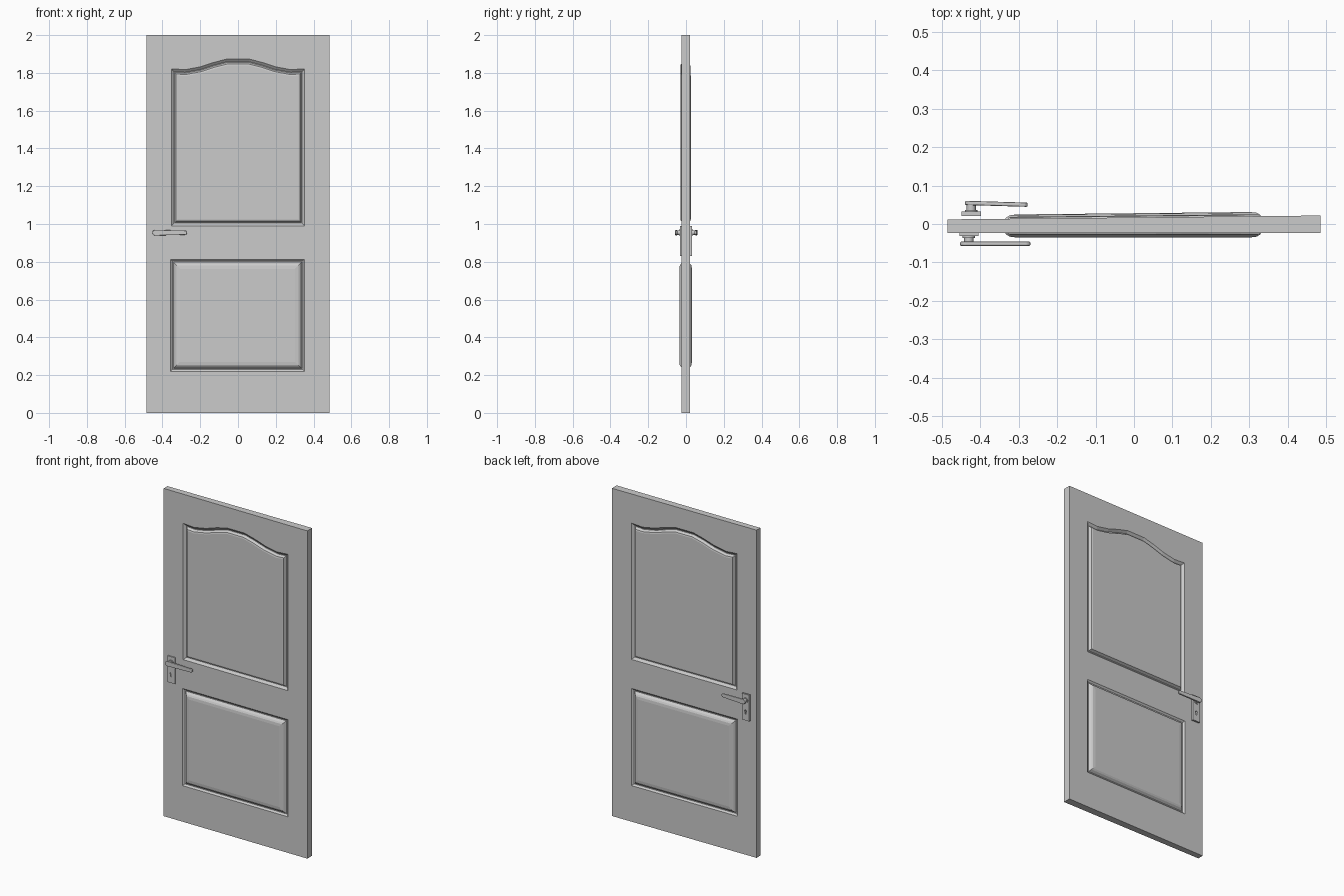
import bpy, bmesh, math
from mathutils import Vector

if "Cube" in bpy.data.objects:
    bpy.data.objects.remove(bpy.data.objects["Cube"])

HW, H = 0.485, 2.0
FRONT = -0.024


def face_y(side, x):
    # the front is straight, the back face tapers slightly
    return FRONT if side < 0 else 0.017 + 0.005 * x / HW


def inset(pts, d):
    # mitred inward offset of a counter-clockwise outline
    out, n = [], len(pts)
    for i in range(n):
        p = Vector(pts[i])
        a = (p - Vector(pts[i - 1])).normalized()
        b = (Vector(pts[(i + 1) % n]) - p).normalized()
        na, nb = Vector((-a.y, a.x)), Vector((-b.y, b.x))
        out.append(tuple(p + (na + nb) * d / (1 + na.dot(nb))))
    return out


def add_object(name, bm):
    bmesh.ops.recalc_face_normals(bm, faces=bm.faces[:])
    me = bpy.data.meshes.new(name)
    bm.to_mesh(me)
    bm.free()
    ob = bpy.data.objects.new(name, me)
    bpy.context.collection.objects.link(ob)
    return ob


def extrude_outline(name, pts, y0, y1, bevel=0.0):
    bm = bmesh.new()
    face = bm.faces.new([bm.verts.new((x, y0, z)) for x, z in pts])
    ext = bmesh.ops.extrude_face_region(bm, geom=[face])["geom"]
    moved = [g for g in ext if isinstance(g, bmesh.types.BMVert)]
    bmesh.ops.translate(bm, verts=moved, vec=(0, y1 - y0, 0))
    ob = add_object(name, bm)
    if bevel:
        mod = ob.modifiers.new("soft_edges", "BEVEL")
        mod.width, mod.segments, mod.limit_method = bevel, 2, "ANGLE"
    return ob


def rect(x0, x1, z0, z1):
    return [(x0, z0), (x1, z0), (x1, z1), (x0, z1)]


def arc(cx, cz, r, a0, a1, n):
    return [(cx + r * math.cos(math.radians(a0 + (a1 - a0) * i / n)),
             cz + r * math.sin(math.radians(a0 + (a1 - a0) * i / n))) for i in range(n + 1)]


# panel outlines and their moulding sections (inset, height)
half_arch = [(0.353, 1.822), (0.28, 1.817), (0.2, 1.832), (0.13, 1.855), (0.06, 1.873)]
upper = [(-0.353, 0.99), (0.353, 0.99)] + half_arch + [(-x, z) for x, z in reversed(half_arch)]
lower = rect(-0.357, 0.353, 0.22, 0.813)
panels = [
    (upper, [(0, 0), (0.014, -0.012), (0.018, -0.012), (0.026, 0.003), (0.034, 0.005)]),
    (lower, [(0, 0), (0.010, -0.009), (0.015, -0.009), (0.025, 0.004), (0.034, 0.009), (0.05, 0.011)]),
]

# door slab with moulded panels on both sides
bm = bmesh.new()


def ring(side, pts, height):
    return [bm.verts.new((x, face_y(side, x) + side * height, z)) for x, z in pts]


def bridge(a, b):
    for i in range(len(a)):
        j = (i + 1) % len(a)
        bm.faces.new((a[i], a[j], b[j], b[i]))


borders = []
for side in (-1, 1):
    border = ring(side, rect(-HW, HW, 0, H), 0)
    borders.append(border)
    loops, rest = [border], []
    for outline, section in panels:
        rings = [ring(side, inset(outline, d), h) for d, h in section]
        loops.append(rings[0])
        rest.append(rings)
    edges = [bm.edges.new((l[i - 1], l[i])) for l in loops for i in range(len(l))]
    bmesh.ops.triangle_fill(bm, use_beauty=True, use_dissolve=False,
                            edges=edges, normal=(0, side, 0))
    for rings in rest:
        for a, b in zip(rings, rings[1:]):
            bridge(a, b)
        bm.faces.new(rings[-1])
bridge(*borders)
add_object("door_slab", bm)

# handle sets: side, x shift, plate y, neck y, lever y, lever tilt
sets = [
    ("front", -0.430, (-0.020, -0.031), -0.047, (-0.046, -0.057), 0.0),
    ("back", -0.424, (0.021, 0.032), 0.050, (0.047, 0.058), -0.004),
]
for name, cx, plate_y, neck_y, lever_y, tilt in sets:
    plate = extrude_outline(name + "_plate", rect(cx - 0.025, cx + 0.025, 0.83, 0.99), *plate_y)

    # keyhole
    key = arc(cx, 0.887, 0.007, -60, 240, 12) + [(cx - 0.0035, 0.868), (cx + 0.0035, 0.868)]
    cutter = extrude_outline(name + "_keyhole_cutter", key, plate_y[0] - 0.004, plate_y[1] + 0.004)
    if plate_y[0] < 0:
        for v in cutter.data.vertices:
            v.co.y = -0.026 if v.co.y > -0.025 else -0.04
    cutter.hide_render = True
    cutter.hide_set(True)
    cut = plate.modifiers.new("keyhole", "BOOLEAN")
    cut.object, cut.operation, cut.solver = cutter, "DIFFERENCE", "EXACT"

    # collar and neck
    s = 1 if neck_y > 0 else -1
    for part, r, y0, y1 in (("collar", 0.016, plate_y[1], plate_y[1] + s * 0.005),
                            ("neck", 0.012, plate_y[1], neck_y)):
        ob = extrude_outline(name + "_" + part, arc(cx, 0.954, r, 0, 345, 23), y0, y1)
        ob.data.shade_smooth()
        ob.data.set_sharp_from_angle(angle=math.radians(40))

    # lever with rounded ends
    x0, x1 = (-0.438, -0.281) if s < 0 else (-0.425, -0.288)
    outline = arc(x0, 0.954, 0.015, 90, 270, 10) + arc(x1, 0.954, 0.011, -90, 90, 8)
    lever = extrude_outline(name + "_lever", outline, *lever_y, bevel=0.003)
    for v in lever.data.vertices:
        v.co.y += tilt * (v.co.x - x0) / (x1 - x0) + (0.002 if s > 0 else 0)
